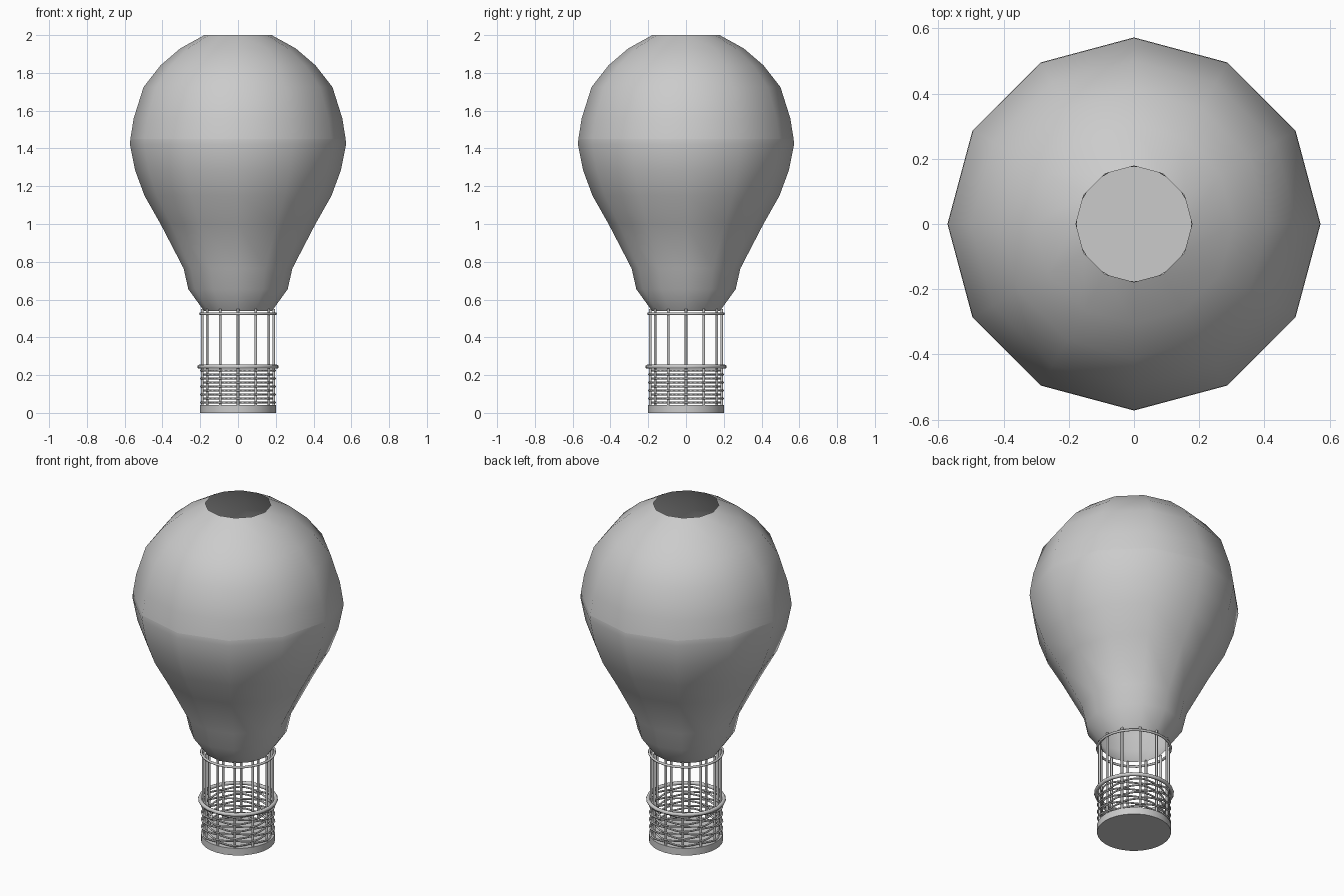
import bpy, bmesh, math
from math import pi, sin, cos

if "Cube" in bpy.data.objects:
    bpy.data.objects.remove(bpy.data.objects["Cube"])


def lathe(name, profile, sides):
    """Open surface of revolution from (radius, z) points listed top to bottom."""
    bm = bmesh.new()
    rings = [[bm.verts.new((r * cos(2 * pi * i / sides), r * sin(2 * pi * i / sides), z))
              for i in range(sides)] for r, z in profile]
    for a, b in zip(rings, rings[1:]):
        for i in range(sides):
            j = (i + 1) % sides
            f = bm.faces.new((a[i], b[i], b[j], a[j]))
            f.smooth = True
    me = bpy.data.meshes.new(name)
    bm.to_mesh(me)
    bm.free()
    ob = bpy.data.objects.new(name, me)
    bpy.context.collection.objects.link(ob)
    return ob


def hoop(name, radius, thick, z, sides=24):
    bpy.ops.mesh.primitive_torus_add(major_radius=radius, minor_radius=thick,
                                     major_segments=sides, minor_segments=8, location=(0, 0, z))
    bpy.context.object.name = name
    bpy.ops.object.shade_smooth()


def cylinder(name, radius, z0, z1, sides, x=0, y=0):
    bpy.ops.mesh.primitive_cylinder_add(vertices=sides, radius=radius, depth=z1 - z0,
                                        location=(x, y, (z0 + z1) / 2))
    bpy.context.object.name = name
    bpy.ops.object.shade_smooth_by_angle(angle=math.radians(50))


# Envelope: twelve-sided crown and tapering lower half, open at both ends
lathe("envelope_crown", [(0.178, 2.0), (0.305, 1.93), (0.41, 1.84), (0.50, 1.725),
                         (0.552, 1.56), (0.57, 1.45)], 12)
lathe("envelope_lower", [(0.57, 1.45), (0.572, 1.42), (0.545, 1.285), (0.495, 1.15),
                         (0.41, 1.0), (0.288, 0.765), (0.263, 0.655), (0.18, 0.54)], 12)

# Basket floor and hoops
cylinder("basket_floor", 0.2, 0.0, 0.042, 32)
hoop("basket_rim", 0.205, 0.011, 0.245)
hoop("mouth_ring", 0.199, 0.007, 0.525)

# Posts rising from the basket to the envelope mouth
for k in range(12):
    a = 2 * pi * k / 12
    cylinder(f"post_{k + 1}", 0.007, 0.03, 0.55, 8, 0.189 * cos(a), 0.189 * sin(a))

# Woven strands passing alternately inside and outside the posts
weave = bpy.data.curves.new("basket_weave", "CURVE")
weave.dimensions = "3D"
weave.bevel_depth = 0.005
weave.bevel_resolution = 1
ROWS, STEPS = 9, 48
for row in range(ROWS):
    s = weave.splines.new("POLY")
    s.points.add(STEPS - 1)
    s.use_cyclic_u = True
    for i, p in enumerate(s.points):
        t = 2 * pi * i / STEPS
        r = 0.188 + 0.009 * cos(6 * t + pi * (row % 2))
        p.co = (r * cos(t), r * sin(t), 0.055 + 0.0212 * row, 1)
bpy.context.collection.objects.link(bpy.data.objects.new("basket_weave", weave))
